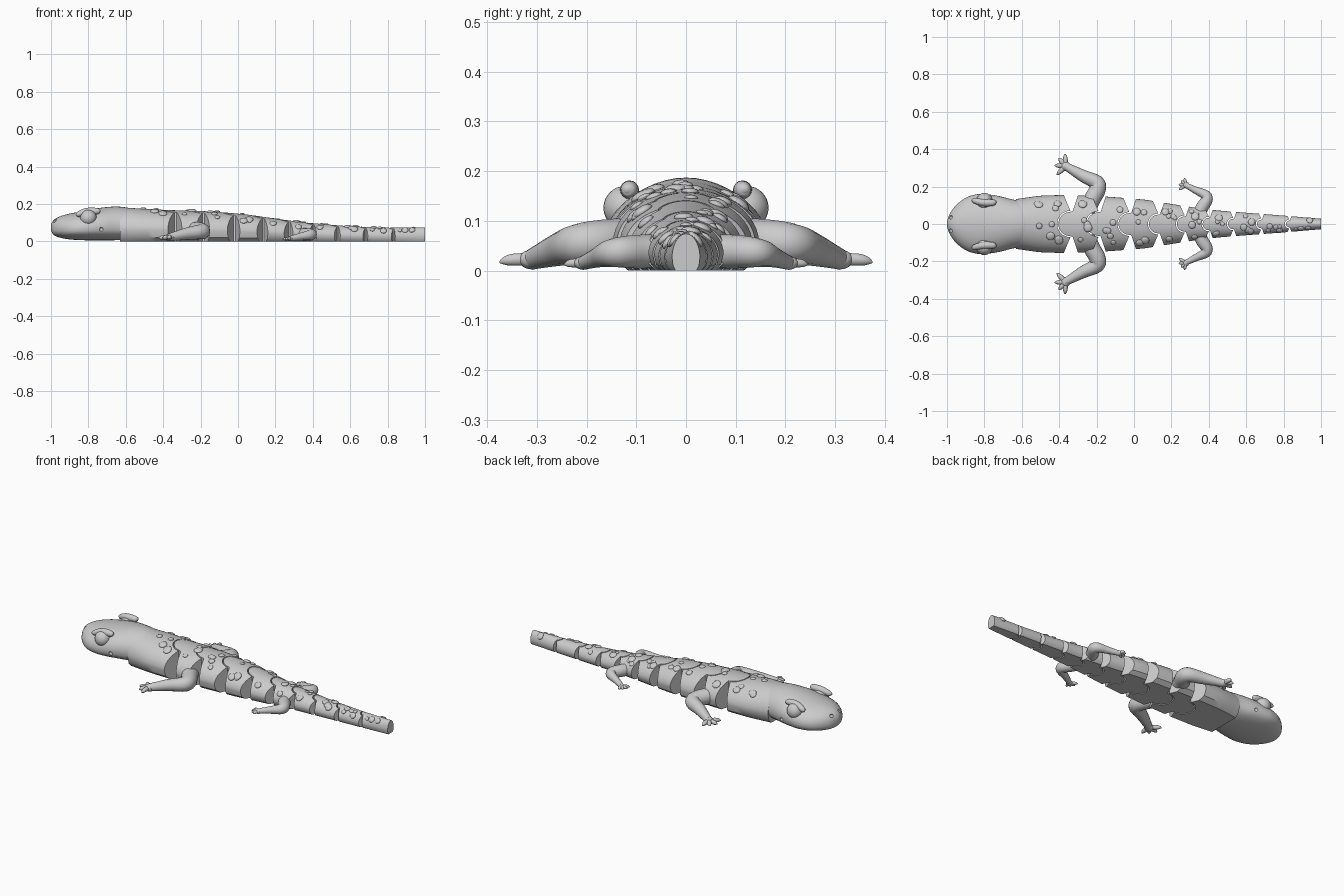
import bpy, bmesh, random
from math import sin, cos, pi, radians
from mathutils import Vector

random.seed(4)
if "Cube" in bpy.data.objects:
    bpy.data.objects.remove(bpy.data.objects["Cube"])

GREY = (0.6, 0.6, 0.6, 1)
skin = bpy.data.materials.new("plain_grey")
skin.use_nodes = True
skin.diffuse_color = GREY
skin.node_tree.nodes["Principled BSDF"].inputs["Base Color"].default_value = GREY


def add_object(name, bm, angle=35):
    bmesh.ops.recalc_face_normals(bm, faces=bm.faces)
    mesh = bpy.data.meshes.new(name)
    bm.to_mesh(mesh)
    bm.free()
    mesh.materials.append(skin)
    ob = bpy.data.objects.new(name, mesh)
    bpy.context.collection.objects.link(ob)
    smooth(ob, angle)
    return ob


def smooth(ob, angle=35):
    bpy.ops.object.select_all(action='DESELECT')
    ob.select_set(True)
    bpy.context.view_layer.objects.active = ob
    bpy.ops.object.shade_smooth_by_angle(angle=radians(angle))


def boolean(ob, cutter, operation):
    bpy.context.view_layer.objects.active = ob
    mod = ob.modifiers.new("cut", 'BOOLEAN')
    mod.operation, mod.object, mod.solver = operation, cutter, 'EXACT'
    bpy.ops.object.modifier_apply(modifier=mod.name)
    bpy.data.objects.remove(cutter)
    smooth(ob)


def loft(bm, rings):
    loops = [[bm.verts.new(p) for p in ring] for ring in rings]
    for a, b in zip(loops, loops[1:]):
        for i in range(len(a)):
            j = (i + 1) % len(a)
            bm.faces.new((a[i], a[j], b[j], b[i]))
    bm.faces.new(loops[0])
    bm.faces.new(loops[-1][::-1])


def spline(keys, steps):
    """Smooth curve through rows of numbers."""
    rows = [Vector(k) for k in keys]
    out = []
    for i in range(len(rows) - 1):
        p0, p1, p2, p3 = rows[max(i - 1, 0)], rows[i], rows[i + 1], rows[min(i + 2, len(rows) - 1)]
        for s in range(steps):
            t = s / steps
            out.append(p1 + (p2 - p0) * (t / 2) + (p0 * 2 - p1 * 5 + p2 * 4 - p3) * (t * t / 2)
                       + (p1 * 3 - p0 - p2 * 3 + p3) * (t ** 3 / 2))
    return out + [rows[-1]]


# Body stations: x, half width, height
BODY = [(-.63, .133, .182), (-.5, .152, .175), (-.37, .155, .168), (-.2, .15, .163),
        (-.1, .143, .158), (.06, .13, .143), (.2, .107, .122), (.35, .084, .102),
        (.45, .072, .093), (.6, .06, .081), (.8, .045, .074), (1, .028, .074)]


def body_size(x):
    for a, b in zip(BODY, BODY[1:]):
        if x <= b[0]:
            t = (x - a[0]) / (b[0] - a[0])
            return a[1] + t * (b[1] - a[1]), a[2] + t * (b[2] - a[2])
    return BODY[-1][1:]


def body_point(x, t):
    w, h = body_size(x)
    return Vector((x, w * cos(t), h * (.35 + .65 * sin(t))))


def body_ring(x):
    w, h = body_size(x)
    ring = [body_point(x, pi * i / 24) for i in range(25)]
    return ring + [(x, -.93 * w, .13 * h), (x, -.75 * w, 0), (x, .75 * w, 0), (x, .93 * w, .13 * h)]


# Plan outline of a link: round knob at its front, round socket at its rear
def link_outline(front, rear):
    if front is None:
        half = [(-.7, .2)]
    else:
        w = body_size(front)[0]
        r = .42 * w
        half = [(front - r * cos(a), r * sin(a)) for a in [pi * (i + .5) / 20 for i in range(10)]]
        half += [(front + .08 * w, 1.05 * r), (front + .3 * w, 1.1 * w)]
    if rear is None:
        half += [(1.1, .1)]
    else:
        w = body_size(rear)[0]
        r = .42 * w + .006
        half += [(rear - .27 * w, 1.1 * w)]
        half += [(rear - r * sin(a), r * cos(a)) for a in [pi * i / 20 for i in range(10)]]
    return half + [(x, -y) for x, y in reversed(half)]


JOINTS = [None, -.34, -.19, -.025, .13, .27, .4, .53, .68, .83, None]
NAMES = ["chest", "shoulder_link", "back_link_1", "back_link_2", "back_link_3", "hip_link",
         "tail_link_1", "tail_link_2", "tail_link_3", "tail_tip"]
for name, front, rear in zip(NAMES, JOINTS, JOINTS[1:]):
    x0 = -.63 if front is None else front - .08
    x1 = 1 if rear is None else rear + .01
    bm = bmesh.new()
    loft(bm, [body_ring(x0 + (x1 - x0) * i / 8) for i in range(9)])
    link = add_object(name, bm)
    outline = link_outline(front, rear)
    bm = bmesh.new()
    loft(bm, [[(x, y, z) for x, y in outline] for z in (-.1, .3)])
    boolean(link, add_object("link_cutter", bm), 'INTERSECT')

    # Low round warts scattered over the back of the link
    bm = bmesh.new()
    a = -.54 if front is None else front + .035
    b = .95 if rear is None else rear - .05
    for i in range(10 if front is None else 6):
        x = a + (b - a) * random.random()
        p = body_point(x, random.uniform(.2, .8) * pi)
        w, h = body_size(x)
        normal = Vector((0, p.y / w ** 2, (p.z - .35 * h) / (.65 * h) ** 2)).normalized()
        size = (.05 + .12 * w) * random.uniform(.2, .36)
        made = bmesh.ops.create_uvsphere(bm, u_segments=16, v_segments=10, radius=size)
        bmesh.ops.scale(bm, verts=made["verts"], vec=(1, 1, .45))
        turn = Vector((0, 0, 1)).rotation_difference(normal)
        for v in made["verts"]:
            v.co = p + turn @ v.co
    add_object(name + "_warts", bm, 60)

# Head stations: x, half width, bottom, top
HEAD = [(-1, .012, .06, .092), (-.985, .055, .035, .115), (-.95, .102, .02, .135),
        (-.9, .14, .011, .149), (-.85, .157, .008, .158), (-.8, .16, .006, .168),
        (-.72, .149, .006, .182), (-.63, .127, .008, .186), (-.52, .115, .02, .168)]


def head_ring(x, w, low, top):
    mid = low + .42 * (top - low)
    ring = []
    for i in range(40):
        c, s = cos(2 * pi * i / 40), sin(2 * pi * i / 40)
        z = mid + (top - mid) * s if s > 0 else mid - (mid - low) * abs(s) ** .75
        ring.append((x, w * c, z))
    return ring


bm = bmesh.new()
loft(bm, [head_ring(*row) for row in spline(HEAD, 4)])
head = add_object("head", bm, 50)

# Nostrils and small pits at the jaw corners
bm = bmesh.new()
for side in (1, -1):
    for p in ((-.977, .035 * side, .108), (-.73, .152 * side, .065)):
        made = bmesh.ops.create_uvsphere(bm, u_segments=12, v_segments=8, radius=.011)
        bmesh.ops.translate(bm, verts=made["verts"], vec=p)
boolean(head, add_object("pit_cutter", bm), 'DIFFERENCE')


# Round tapered tube through rows of x, y, z, radius
def tube(bm, keys, sides=16, steps=5):
    rows = spline(keys, steps)
    rings = []
    for i, row in enumerate(rows):
        d = (rows[min(i + 1, len(rows) - 1)] - rows[max(i - 1, 0)]).to_3d().normalized()
        u = d.cross(Vector((0, 0, 1))).normalized()
        v = u.cross(d)
        rings.append([row.to_3d() + (u * cos(a) + v * sin(a)) * row[3]
                      for a in [2 * pi * k / sides for k in range(sides)]])
    loft(bm, rings)


def limb(name, path, tips, thick):
    for side, label in ((1, "left_"), (-1, "right_")):
        bm = bmesh.new()
        tube(bm, [(x, y * side, z, r) for x, y, z, r in path])
        x, y, z, r = path[-1]
        palm = bmesh.ops.create_uvsphere(bm, u_segments=16, v_segments=10, radius=r * 1.25)
        bmesh.ops.scale(bm, verts=palm["verts"], vec=(1, 1, .75))
        bmesh.ops.translate(bm, verts=palm["verts"], vec=(x, y * side, z))
        # Pointed toes
        for tx, ty in tips:
            tube(bm, [(x, y * side, z, thick), ((x + tx) / 2, (y + ty) / 2 * side, z, thick),
                      (x + .8 * (tx - x), (y + .8 * (ty - y)) * side, z * .9, thick * .75),
                      (tx, ty * side, z * .75, thick * .15)], 10, 3)
        add_object(label + name, bm, 60)


limb("front_leg",
     [(-.255, .07, .06, .045), (-.225, .13, .06, .045), (-.195, .185, .056, .044), (-.2, .222, .052, .04),
      (-.27, .256, .042, .033), (-.34, .295, .028, .024), (-.366, .31, .022, .021)],
     [(-.413, .262), (-.424, .313), (-.402, .352), (-.368, .375)], .013)
limb("hind_leg",
     [(.335, .03, .038, .034), (.365, .09, .038, .034), (.39, .13, .037, .031), (.382, .155, .034, .027),
      (.335, .178, .026, .02), (.288, .202, .017, .015), (.278, .208, .015, .014)],
     [(.24, .183), (.238, .21), (.252, .232), (.27, .245)], .009)

# Bulging eyes, each under a rounded brow roll
for side, label in ((1, "left_"), (-1, "right_")):
    bm = bmesh.new()
    bmesh.ops.create_uvsphere(bm, u_segments=24, v_segments=16, radius=.044)
    bmesh.ops.translate(bm, verts=bm.verts, vec=(-.8, .122 * side, .126))
    add_object(label + "eye", bm, 60)
    bm = bmesh.new()
    tube(bm, [(-.865, .125 * side, .14, .004), (-.855, .125 * side, .145, .014),
              (-.81, .115 * side, .16, .019), (-.76, .114 * side, .162, .018),
              (-.742, .118 * side, .161, .012), (-.737, .119 * side, .16, .003)])
    add_object(label + "brow", bm, 60)
